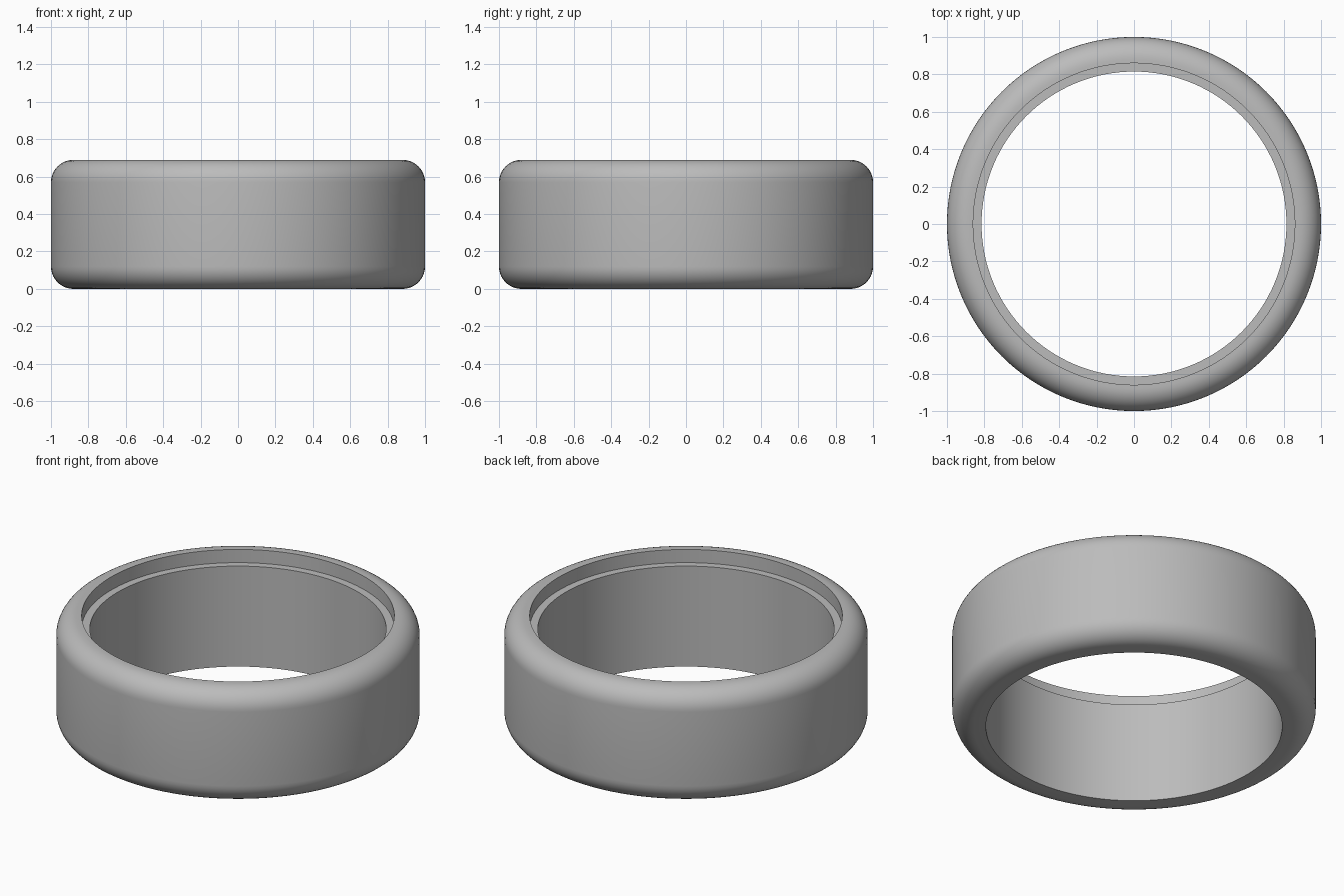
import bpy
import bmesh
from math import sin, cos, pi, radians
from mathutils import Vector

cube = bpy.data.objects.get("Cube")
if cube:
    bpy.data.objects.remove(cube, do_unlink=True)

OUTER, BORE, RECESS = 1.0, 0.815, 0.86
HEIGHT, RECESS_DEPTH, FILLET = 0.69, 0.08, 0.12
SEGMENTS, ARC_STEPS = 128, 10


def fillet(z, start):
    """Quarter-round points on the outer edge, as (radius, height)."""
    angles = [start + i * pi / 2 / ARC_STEPS for i in range(ARC_STEPS + 1)]
    return [(OUTER - FILLET + FILLET * cos(a), z + FILLET * sin(a)) for a in angles]


# Cross-section: plain bore, rounded outer edges, stepped recess at the top
profile = [(BORE, 0)]
profile += fillet(FILLET, -pi / 2)
profile += fillet(HEIGHT - FILLET, 0)
profile += [(RECESS, HEIGHT), (RECESS, HEIGHT - RECESS_DEPTH), (BORE, HEIGHT - RECESS_DEPTH)]

# Turn the section around the vertical axis
bm = bmesh.new()
verts = [bm.verts.new((r, 0, z)) for r, z in profile]
edges = [bm.edges.new((a, b)) for a, b in zip(verts, verts[1:] + verts[:1])]
bmesh.ops.spin(bm, geom=verts + edges, cent=Vector(), axis=(0, 0, 1),
               angle=2 * pi, steps=SEGMENTS, use_merge=True)
bmesh.ops.remove_doubles(bm, verts=bm.verts, dist=0.0001)
bmesh.ops.recalc_face_normals(bm, faces=bm.faces)
mesh = bpy.data.meshes.new("ring_band")
bm.to_mesh(mesh)
bm.free()

ring = bpy.data.objects.new("ring_band", mesh)
bpy.context.collection.objects.link(ring)

# Plain grey
grey = bpy.data.materials.new("plain_grey")
grey.use_nodes = True
colour = (0.5, 0.5, 0.5, 1)
grey.diffuse_color = colour
grey.node_tree.nodes["Principled BSDF"].inputs["Base Color"].default_value = colour
mesh.materials.append(grey)

# Smooth curves with crisp rims
bpy.ops.object.select_all(action="DESELECT")
ring.select_set(True)
bpy.context.view_layer.objects.active = ring
bpy.ops.object.shade_smooth_by_angle(angle=radians(30))
